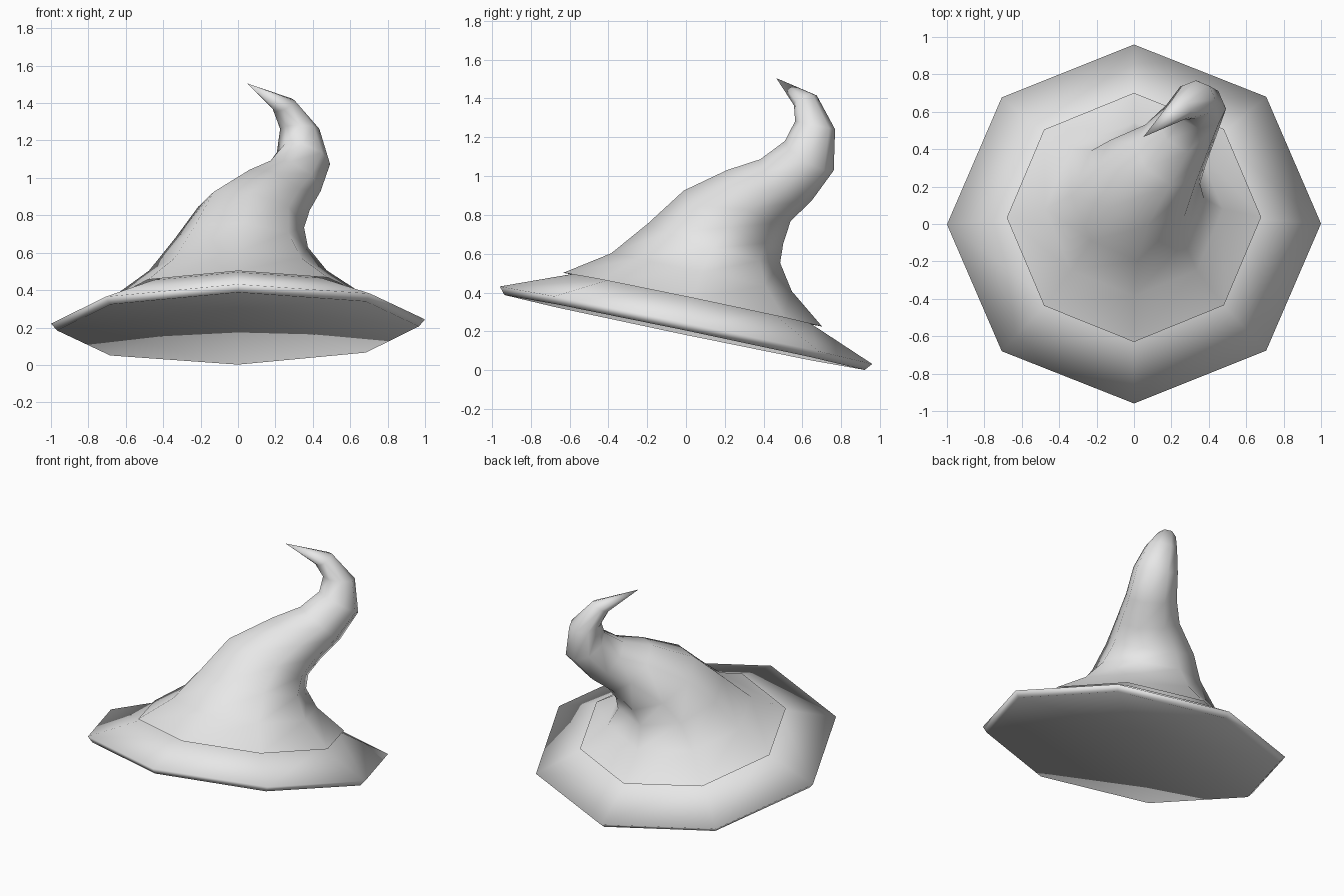
import bpy, bmesh, math
from mathutils import Vector

cube = bpy.data.objects.get("Cube")
if cube:
    bpy.data.objects.remove(cube)

felt = bpy.data.materials.new("pale_grey_felt")
felt.use_nodes = True
felt.diffuse_color = (0.8, 0.8, 0.8, 1)
felt.node_tree.nodes["Principled BSDF"].inputs["Base Color"].default_value = (0.8, 0.8, 0.8, 1)

SIDES = 8
TILT = Vector((-0.012, 0.208, 1)).normalized()   # the hat leans back
BRIM_CENTRE = Vector((0, 0, 0.232))


def ring(bm, centre, normal, radius, squash=1.0):
    """Octagonal ring of vertices at right angles to a direction."""
    n = Vector(normal).normalized()
    a = (Vector((1, 0, 0)) - n * n.x).normalized()
    b = n.cross(a) * squash
    steps = [math.tau * i / SIDES for i in range(SIDES)]
    return [bm.verts.new(Vector(centre) + (a * math.cos(t) + b * math.sin(t)) * radius)
            for t in steps]


def bridge(bm, rings):
    for low, high in zip(rings, rings[1:]):
        for i in range(SIDES):
            j = (i + 1) % SIDES
            bm.faces.new((low[i], low[j], high[j], high[i]))


def fan(bm, loop, point):
    """Close a ring with triangles that meet at a point."""
    apex = bm.verts.new(point)
    for i in range(SIDES):
        bm.faces.new((loop[i], loop[(i + 1) % SIDES], apex))


def finish(bm, name):
    for face in bm.faces:
        face.smooth = True
    mesh = bpy.data.meshes.new(name)
    bm.to_mesh(mesh)
    bm.free()
    mesh.materials.append(felt)
    bpy.context.collection.objects.link(bpy.data.objects.new(name, mesh))


# Brim: thin rim and drooping top, as (radius, height along the tilt axis)
brim_profile = [(0.967, -0.038), (1.0, 0.0), (0.64, 0.139), (0.5, 0.18)]
bm = bmesh.new()
rings = [ring(bm, BRIM_CENTRE + TILT * h, TILT, r, 0.98) for r, h in brim_profile]
bridge(bm, rings)
# Shallow hollow underside
fan(bm, rings[0][::-1], BRIM_CENTRE + TILT * 0.075)
finish(bm, "brim")

# Crown: bent, tapering tube, as (centre, direction, radius)
crown_path = [
    ((0, 0.035, 0.364), TILT, 0.68),
    ((0, 0.08, 0.505), (0, 0.21, 1), 0.475),
    ((0.02, 0.145, 0.655), (0.08, 0.3, 1), 0.355),
    ((0.07, 0.245, 0.79), (0.25, 0.53, 1), 0.29),
    ((0.195, 0.375, 0.9), (0.62, 0.8, 1), 0.21),
    ((0.285, 0.515, 0.98), (0.55, 0.81, 1), 0.17),
    ((0.35, 0.635, 1.105), (0.3, 0.6, 1), 0.147),
    ((0.33, 0.665, 1.262), (0, 0.2, 1), 0.105),
    ((0.245, 0.615, 1.39), (-0.45, -0.42, 0.95), 0.064),
]
bm = bmesh.new()
rings = [ring(bm, *section) for section in crown_path]
bridge(bm, rings)
fan(bm, rings[-1], (0.05, 0.465, 1.505))
finish(bm, "crown")
